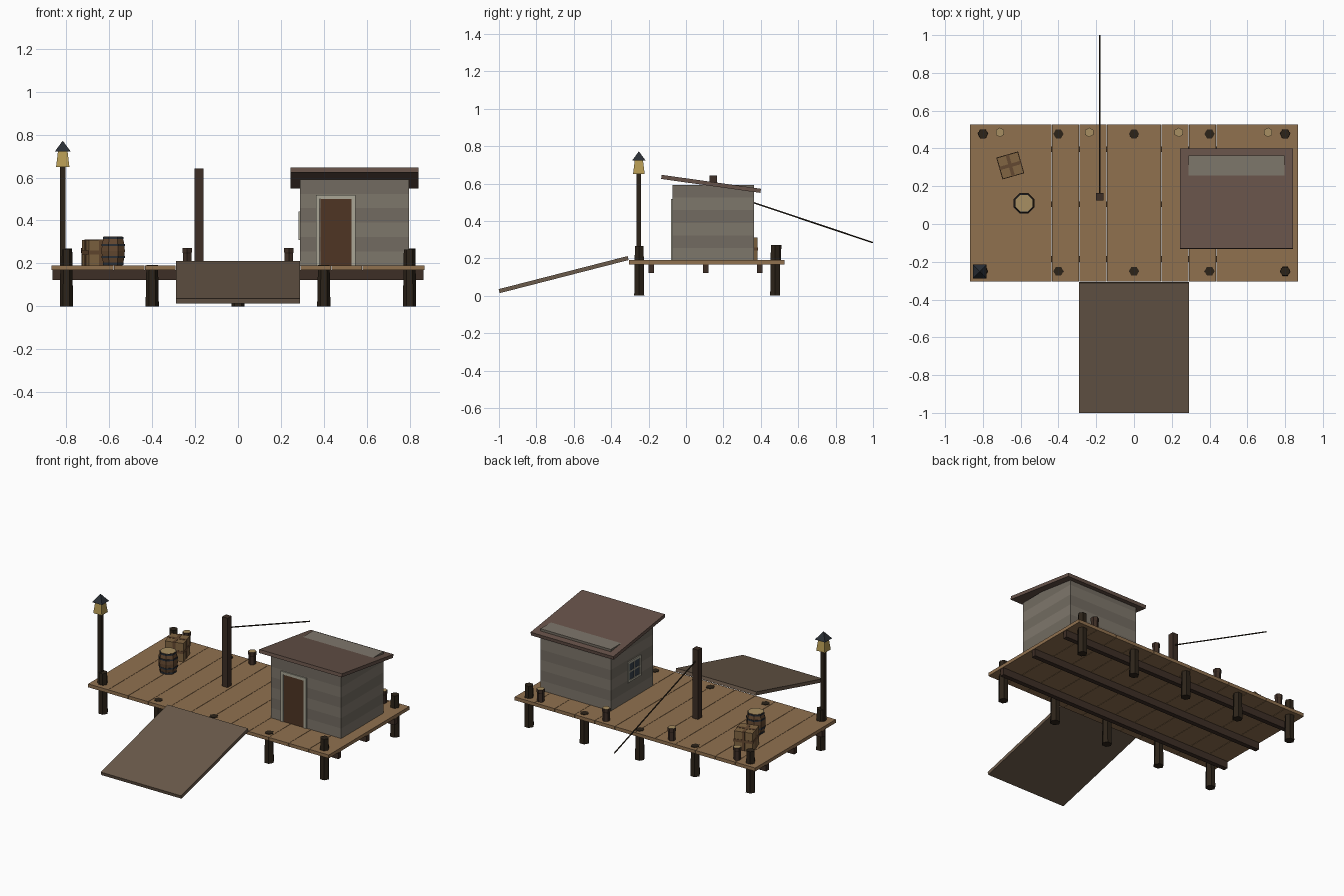
import bpy, bmesh, math
from mathutils import Matrix, Vector

if "Cube" in bpy.data.objects:
    bpy.data.objects.remove(bpy.data.objects["Cube"])


def mat(name, hexa):
    m = bpy.data.materials.new(name)
    rgb = [int(hexa[i:i + 2], 16) / 255 for i in (0, 2, 4)]
    m.diffuse_color = [c ** 2.2 for c in rgb] + [1]
    m.use_nodes = True
    m.node_tree.nodes["Principled BSDF"].inputs["Base Color"].default_value = m.diffuse_color
    return m


DECK = mat("deck_wood", "8f7050")
DARK = mat("dark_wood", "40322a")
PILE = mat("pile_wood", "30281f")
PALE = mat("cut_wood", "a68d62")
RAMP = mat("ramp_wood", "6b5b4c")
ROOF = mat("roof_wood", "66534a")
WALL_A = mat("wall_light", "7d766b")
WALL_B = mat("wall_dark", "726b61")
TRIM = mat("trim", "a8a595")
DOOR = mat("door_wood", "503828")
GLASS = mat("glass", "39434c")
CRATE = mat("crate_wood", "806544")
BARREL = mat("barrel_wood", "644a34")
IRON = mat("iron", "2e3238")
LAMP = mat("lamp_glow", "b59a55")


def finish(name, bm, *mats):
    me = bpy.data.meshes.new(name)
    bm.to_mesh(me)
    bm.free()
    for m in mats:
        me.materials.append(m)
    ob = bpy.data.objects.new(name, me)
    bpy.context.collection.objects.link(ob)
    return ob


def box(name, lo, hi, m, rot=None):
    """Box between two corners, optionally rotated about its centre."""
    lo, hi = Vector(lo), Vector(hi)
    bm = bmesh.new()
    bmesh.ops.create_cube(bm, size=1, matrix=Matrix.Diagonal((*(hi - lo), 1)))
    ob = finish(name, bm, m)
    ob.location = (lo + hi) / 2
    if rot:
        ob.rotation_euler = rot
    return ob


def lathe(name, x, y, profile, n, turn, m, cap=None):
    """n-sided flat-faced solid from (radius, z) points."""
    bm = bmesh.new()
    rings = []
    for r, z in profile:
        rings.append([bm.verts.new((x + r * math.cos(turn + i * math.tau / n),
                                    y + r * math.sin(turn + i * math.tau / n), z)) for i in range(n)])
    for a, b in zip(rings, rings[1:]):
        for i in range(n):
            j = (i + 1) % n
            bm.faces.new((a[i], a[j], b[j], b[i]))
    bm.faces.new(rings[0][::-1])
    top = bm.faces.new(rings[-1])
    if cap:
        top.material_index = 1
    return finish(name, bm, m, *([cap] if cap else []))


# deck planks and the beams under them
W = 1.74 / 12
for i in range(12):
    x = -0.87 + i * W
    box(f"deck_plank_{i}", (x + 0.001, -0.305, 0.168), (x + W - 0.001, 0.527, 0.19), DECK)
for i, y in enumerate((-0.185, 0.105, 0.395)):
    box(f"beam_{i}", (-0.865, y - 0.015, 0.122), (0.865, y + 0.015, 0.168), DARK)

# piles: tall at the corners, flush between
for i in range(5):
    for side, y in (("front", -0.25), ("back", 0.477)):
        top = (0.265 if side == "front" else 0.27) if i in (0, 4) else 0.193
        lathe(f"{side}_pile_{i}", -0.8 + 0.4 * i, y, [(0.031, 0), (0.027, top)], 6, 0, PILE)

# mooring bollards along the back edge
for i, x in enumerate((-0.71, -0.237, 0.237, 0.71)):
    lathe(f"bollard_{i}", x, 0.485, [(0.022, 0.188), (0.022, 0.245), (0.025, 0.25), (0.025, 0.272)],
          6, math.pi / 6, DARK, PALE)

# ramp
ANG = math.atan2(0.177, 0.69)
L = 0.712
box("ramp", (-0.29, -0.654 - L / 2, 0.102), (0.29, -0.654 + L / 2, 0.124), RAMP, (ANG, 0, 0))

# hut walls with horizontal board bands
bm = bmesh.new()
bmesh.ops.create_cube(bm, size=1, matrix=Matrix.Translation((0.543, 0.145, 0.39))
                      @ Matrix.Diagonal((0.508, 0.436, 0.404, 1)))
for k in range(1, 6):
    bmesh.ops.bisect_plane(bm, geom=bm.verts[:] + bm.edges[:] + bm.faces[:],
                           plane_co=(0, 0, 0.188 + k * 0.0673), plane_no=(0, 0, 1))
for f in bm.faces:
    f.material_index = int((f.calc_center_median().z - 0.188) / 0.0673) % 2
finish("hut_walls", bm, WALL_A, WALL_B)

# sloped roof
box("hut_roof", (0.244, -0.134, 0.587), (0.842, 0.402, 0.609), ROOF, (-math.radians(8), 0, 0))

# door with frame
F = -0.073
for i in range(2):
    x = 0.385 + i * 0.0725
    box(f"door_board_{i}", (x, F - 0.002, 0.19), (x + 0.0715, F + 0.01, 0.499), DOOR)
for nm, x in (("left", 0.363), ("right", 0.53)):
    box(f"door_frame_{nm}", (x, F - 0.007, 0.19), (x + 0.018, F + 0.01, 0.499), TRIM)
box("door_frame_top", (0.363, F - 0.007, 0.499), (0.548, F + 0.01, 0.518), TRIM)

# window on the left wall
WX, WY, WZ, H = 0.289, 0.125, 0.375, 0.06
box("window_glass", (WX - 0.003, WY - H, WZ - H), (WX + 0.01, WY + H, WZ + H), GLASS)
for i, d in enumerate((-H, 0, H)):
    t = 0.004 if d == 0 else 0.007
    box(f"window_upright_{i}", (WX - 0.007, WY + d - t, WZ - H - 0.007), (WX + 0.01, WY + d + t, WZ + H + 0.007), TRIM)
    box(f"window_bar_{i}", (WX - 0.006, WY - H, WZ + d - t), (WX + 0.01, WY + H, WZ + d + t), TRIM)

# mooring mast and rope
box("mast", (-0.202, 0.125, 0.188), (-0.162, 0.165, 0.643), DARK)
a, b = Vector((-0.182, 0.145, 0.57)), Vector((-0.182, 0.999, 0.284))
d = b - a
bm = bmesh.new()
bmesh.ops.create_cone(bm, cap_ends=True, segments=6, radius1=0.004, radius2=0.004, depth=d.length,
                      matrix=Matrix.Translation((a + b) / 2) @ d.to_track_quat('Z', 'Y').to_matrix().to_4x4())
finish("rope", bm, PILE)

# lamp post
LX, LY, Q = -0.817, -0.252, math.pi / 4
S = math.sqrt(0.5)
box("lamp_post", (LX - 0.012, LY - 0.012, 0.188), (LX + 0.012, LY + 0.012, 0.65), PILE)
lathe("lantern", LX, LY, [(0.062 * S, 0.65), (0.044 * S, 0.725)], 4, Q, LAMP)
lathe("lantern_roof", LX, LY, [(0.073 * S, 0.722), (0.002, 0.77)], 4, Q, IRON)

# barrel with hoops
BX, BY, E = -0.582, 0.11, math.pi / 8
lathe("barrel", BX, BY, [(0.048, 0.19), (0.056, 0.225), (0.059, 0.258), (0.056, 0.29), (0.048, 0.325)],
      8, E, BARREL, PALE)
for i, (z, r) in enumerate(((0.198, 0.052), (0.23, 0.0592), (0.286, 0.0592), (0.318, 0.052))):
    lathe(f"barrel_hoop_{i}", BX, BY, [(r, z - 0.005), (r, z + 0.005)], 8, E, IRON)

# crate with crossing bands
C, R = Vector((-0.655, 0.31, 0.25)), (0, 0, math.radians(16))
for nm, h, m in (("crate", (0.058, 0.058, 0.06), CRATE),
                 ("crate_band_x", (0.06, 0.009, 0.062), BARREL),
                 ("crate_band_y", (0.009, 0.06, 0.062), BARREL),
                 ("crate_band_z", (0.06, 0.06, 0.009), BARREL)):
    box(nm, C - Vector(h), C + Vector(h), m, R)
